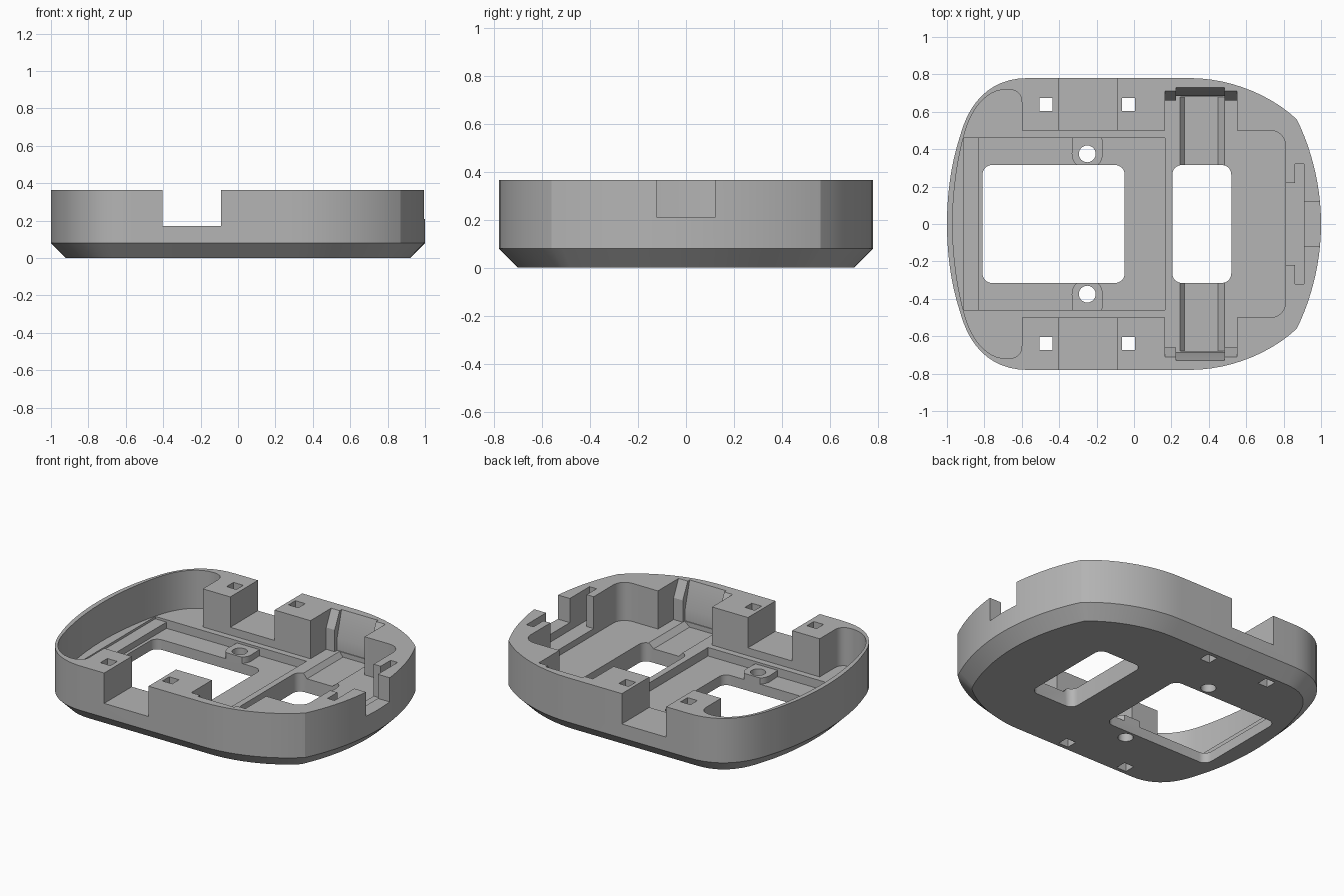
import bpy, bmesh, math
from mathutils import Vector
from mathutils.geometry import interpolate_bezier

cube = bpy.data.objects.get("Cube")
if cube:
    bpy.data.objects.remove(cube, do_unlink=True)

HEIGHT, CHAMFER, FLOOR, TOP = 0.365, 0.08, 0.12, 0.6

grey = bpy.data.materials.new("Plain grey")
grey.use_nodes = True
colour = (0.46, 0.46, 0.46, 1)
grey.diffuse_color = colour
grey.node_tree.nodes["Principled BSDF"].inputs["Base Color"].default_value = colour


def bezier(a, b, c, d, n=12):
    pts = interpolate_bezier(*[Vector((*p, 0)) for p in (a, b, c, d)], n)
    return [(p.x, p.y) for p in pts]


def mirrored(half):
    """Close a half outline (y >= 0, counter-clockwise) across the x axis."""
    return half + [(x, -y) for x, y in reversed(half) if y > 1e-5]


def arc(cx, cy, r, start, end, n=8):
    return [(cx + r * math.cos(math.radians(start + (end - start) * i / n)),
             cy + r * math.sin(math.radians(start + (end - start) * i / n)))
            for i in range(n + 1)]


def rect(x0, x1, y0, y1, r=0):
    if not r:
        return [(x0, y0), (x1, y0), (x1, y1), (x0, y1)]
    return (arc(x1 - r, y1 - r, r, 0, 90) + arc(x0 + r, y1 - r, r, 90, 180)
            + arc(x0 + r, y0 + r, r, 180, 270) + arc(x1 - r, y0 + r, r, 270, 360))


def inset(pts, d):
    out = []
    for i, p in enumerate(pts):
        t1 = (Vector(p) - Vector(pts[i - 1])).normalized()
        t2 = (Vector(pts[(i + 1) % len(pts)]) - Vector(p)).normalized()
        n = Vector((-t1.y - t2.y, t1.x + t2.x)).normalized()
        out.append(tuple(Vector(p) + n * d / max(0.5, n.dot(Vector((-t1.y, t1.x))))))
    return out


def loft(name, layers):
    """Solid through matching rings of 3D points."""
    bm = bmesh.new()
    rings = [[bm.verts.new(p) for p in ring] for ring in layers]
    for a, b in zip(rings, rings[1:]):
        for i in range(len(a)):
            j = (i + 1) % len(a)
            bm.faces.new((a[i], a[j], b[j], b[i]))
    bm.faces.new(rings[0][::-1])
    bm.faces.new(rings[-1])
    bmesh.ops.recalc_face_normals(bm, faces=bm.faces)
    mesh = bpy.data.meshes.new(name)
    bm.to_mesh(mesh)
    bm.free()
    obj = bpy.data.objects.new(name, mesh)
    bpy.context.collection.objects.link(obj)
    return obj


def cut(pts, lo, hi=TOP, axis="z"):
    """Subtract a prism of the profile, extruded along the axis, from the tray."""
    place = {"z": lambda a, b, h: (a, b, h),
             "y": lambda a, b, h: (a, h, b),
             "x": lambda a, b, h: (h, a, b)}[axis]
    tool = loft("cutter", [[place(a, b, h) for a, b in pts] for h in (lo, hi)])
    tool.hide_render = True
    mod = tray.modifiers.new("cut", "BOOLEAN")
    mod.operation, mod.solver, mod.object = "DIFFERENCE", "EXACT", tool
    bpy.context.view_layer.update()
    result = bpy.data.meshes.new_from_object(
        tray.evaluated_get(bpy.context.evaluated_depsgraph_get()))
    tray.modifiers.clear()
    tray.data = result
    bpy.data.objects.remove(tool, do_unlink=True)


# Outer body with a chamfered underside
outline = mirrored(
    bezier((1, 0), (1, 0.2), (0.95, 0.4), (0.87, 0.56))
    + bezier((0.87, 0.56), (0.72, 0.7), (0.5, 0.78), (0.3, 0.78))[1:]
    + bezier((-0.57, 0.78), (-0.76, 0.78), (-0.88, 0.66), (-0.93, 0.47))
    + bezier((-0.93, 0.47), (-0.98, 0.32), (-1, 0.15), (-1, 0))[1:])
tray = loft("tray", [[(x, y, 0) for x, y in inset(outline, CHAMFER)],
                     [(x, y, CHAMFER) for x, y in outline],
                     [(x, y, HEIGHT) for x, y in outline]])

# Thin-walled rounded end pocket
cut(mirrored(
    [(-0.6, 0)]
    + bezier((-0.6, 0.65), (-0.6, 0.7), (-0.63, 0.72), (-0.68, 0.72), 8)
    + bezier((-0.68, 0.72), (-0.78, 0.72), (-0.87, 0.63), (-0.91, 0.47))[1:]
    + bezier((-0.91, 0.47), (-0.95, 0.32), (-0.97, 0.15), (-0.97, 0))[1:]), FLOOR)

# Central cavity with rounded corners at the connector end
cut(mirrored(arc(0.73, 0.42, 0.08, 0, 90) + [(-0.7, 0.5)]), FLOOR)


# Cross bay: sloped tops at the corners, wider sloped slot in the middle
def bay(low, bend, high):
    half = [(low, FLOOR), (low, bend), (high, HEIGHT), (high, TOP)]
    return half + [(-y, z) for y, z in reversed(half)]


cut(bay(0.66, 0.26, 0.71), 0.165, 0.55, "x")
cut(bay(0.685, 0.2, 0.73), 0.225, 0.485, "x")

# Sloped channel along the cross bay
cut([(0.27, 0.09), (0.45, 0.09), (0.485, FLOOR), (0.485, 0.16),
     (0.245, 0.16), (0.245, FLOOR)], -0.68, 0.68, "y")

# Board recess: shallow shelf, then a deeper floor leaving the screw bosses
cut(rect(-0.91, 0.165, -0.46, 0.46), 0.105, 0.3)
cut(mirrored([(0.165, 0.46), (-0.17, 0.46)]
             + arc(-0.25, 0.375, 0.083, 0, -180, 16)
             + [(-0.33, 0.46), (-0.83, 0.46)]), 0.065, 0.3)

# Floor windows
cut(rect(-0.81, -0.05, -0.315, 0.315, 0.05), -0.1, 0.3)
cut(rect(0.205, 0.52, -0.315, 0.315, 0.05), -0.1, 0.3)

# Notches through both long walls
cut(rect(-0.405, -0.09, -0.9, 0.9), 0.17)

# Connector slot in the end wall
cut(mirrored([(0.91, 0.32), (0.86, 0.32), (0.86, 0.22), (0.78, 0.22)]), 0.16)
cut(rect(0.88, 1.1, -0.12, 0.12), 0.21)

# Screw holes and square fastener holes
for side in (-1, 1):
    cut(arc(-0.25, side * 0.375, 0.045, 0, 345, 23), -0.1)
    for x in (-0.47, -0.03):
        y = side * 0.64
        cut(rect(x - 0.035, x + 0.035, y - 0.035, y + 0.035), -0.1)

# Finish
tray.data.materials.clear()
tray.data.materials.append(grey)
for poly in tray.data.polygons:
    poly.material_index = 0
bpy.context.view_layer.objects.active = tray
tray.select_set(True)
bpy.ops.object.shade_smooth_by_angle(angle=math.radians(20))
